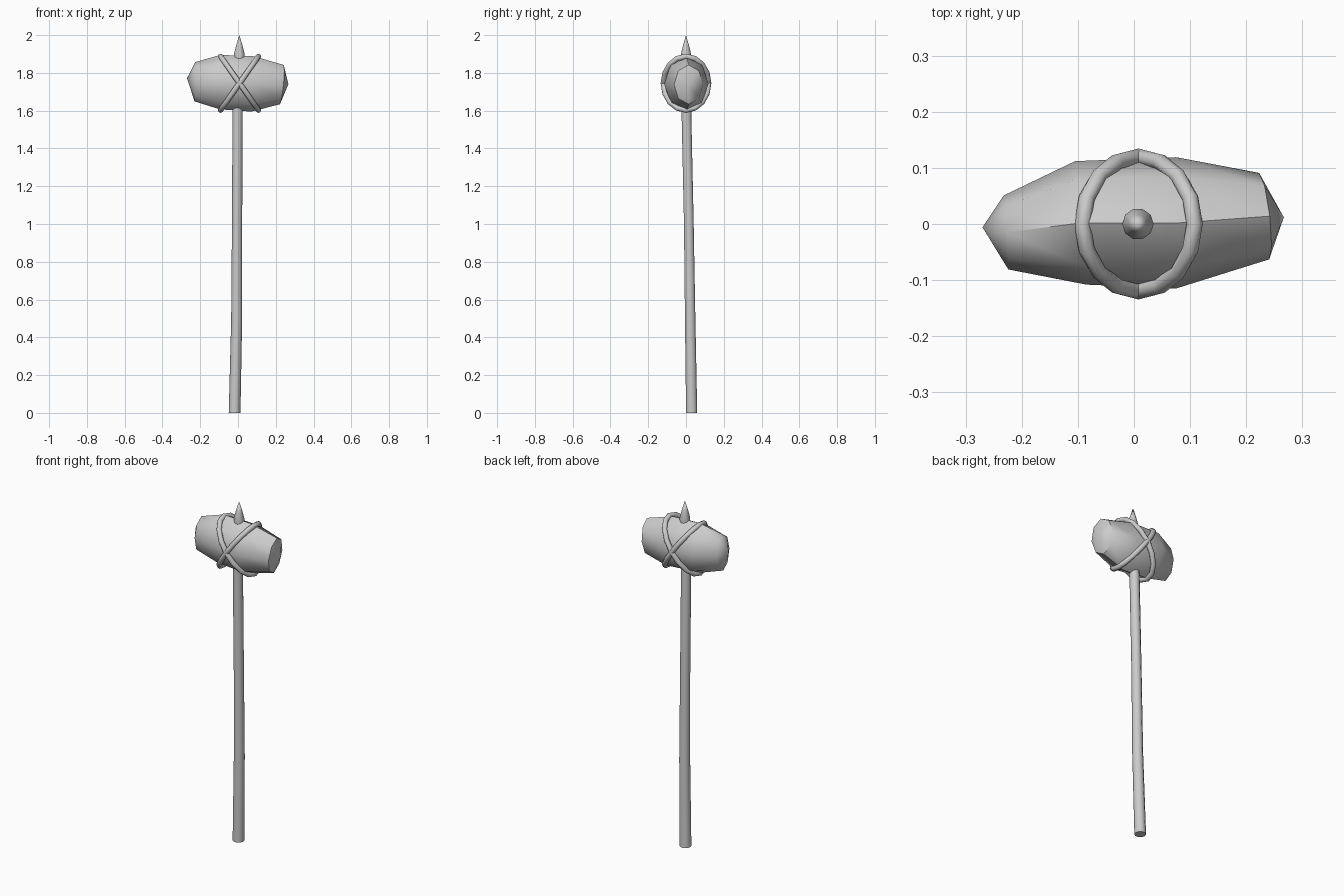
import bpy, bmesh
from math import sin, cos, pi, radians
from mathutils import Vector

if "Cube" in bpy.data.objects:
    bpy.data.objects.remove(bpy.data.objects["Cube"])


def loft(name, rings, start=None, end=None, closed=False, angle=50):
    """Skin a list of point rings; ends are a pole point or a flat cap."""
    bm = bmesh.new()
    vs = [[bm.verts.new(p) for p in r] for r in rings]
    n = len(vs[0])
    pairs = list(zip(vs, vs[1:])) + ([(vs[-1], vs[0])] if closed else [])
    for a, b in pairs:
        for i in range(n):
            j = (i + 1) % n
            bm.faces.new((a[i], a[j], b[j], b[i]))
    if not closed:
        for ring, pole in ((vs[0], start), (vs[-1], end)):
            if pole is None:
                bm.faces.new(ring)
            else:
                p = bm.verts.new(pole)
                for i in range(n):
                    bm.faces.new((ring[i], ring[(i + 1) % n], p))
    bmesh.ops.recalc_face_normals(bm, faces=bm.faces)
    me = bpy.data.meshes.new(name)
    bm.to_mesh(me)
    bm.free()
    ob = bpy.data.objects.new(name, me)
    bpy.context.collection.objects.link(ob)
    bpy.ops.object.select_all(action='DESELECT')
    ob.select_set(True)
    bpy.context.view_layer.objects.active = ob
    bpy.ops.object.shade_smooth_by_angle(angle=radians(angle))
    return ob


def disc(x, y, z, r, n=10):
    return [(x + r * cos(2 * pi * i / n), y + r * sin(2 * pi * i / n), z) for i in range(n)]


# slightly crooked wooden handle
loft("handle", [disc(*p) for p in (
    (-0.018, 0.030, 0.0, 0.031), (-0.007, 0.022, 0.5, 0.029), (-0.005, 0.015, 1.0, 0.027),
    (-0.002, 0.002, 1.6, 0.027), (0.005, -0.003, 1.87, 0.026))])

# pointed tip above the head
loft("spike", [disc(0.007, 0, z, r) for z, r in ((1.86, 0.026), (1.9, 0.028), (1.945, 0.017))],
     end=(0.007, 0, 2.0))


# stone head: x, centre y, centre z, half width, half height, skew of x by y and z
def stone_ring(x, cy, cz, ry, rz, sy, sz, n=8):
    out = []
    for i in range(n):
        c, s = cos(2 * pi * i / n), sin(2 * pi * i / n)
        out.append((x + sy * c + sz * s, cy + ry * c, cz + rz * s))
    return out


loft("stone_head", [stone_ring(*p) for p in (
    (-0.228, -0.015, 1.753, 0.066, 0.104, -0.004, 0.002),
    (-0.095, 0.002, 1.751, 0.110, 0.144, -0.010, 0.0),
    (0.075, 0.002, 1.742, 0.117, 0.147, 0.0, 0.005),
    (0.232, 0.014, 1.738, 0.077, 0.104, -0.009, 0.010))],
    start=(-0.27, -0.006, 1.772), end=(0.267, 0.012, 1.740))


# crossed cord loops around the head
def cord(name, side, r=0.0145, n=16, m=8):
    rings = []
    for k in range(n):
        t = 2 * pi * k / n
        x = 0.008 + side * 0.1 * cos(t)
        out = Vector((0, sin(t) * 0.142, cos(t) * 0.118)).normalized()
        centre = Vector((x, 0.12 * sin(t), 1.745 + 0.142 * cos(t)))
        tangent = Vector((-side * 0.1 * sin(t), 0.12 * cos(t), -0.142 * sin(t))).normalized()
        u = (out - tangent * out.dot(tangent)).normalized()
        v = tangent.cross(u)
        rings.append([centre + r * (cos(2 * pi * i / m) * u + sin(2 * pi * i / m) * v)
                      for i in range(m)])
    loft(name, rings, closed=True, angle=60)


cord("cord_left", -1)
cord("cord_right", 1)
